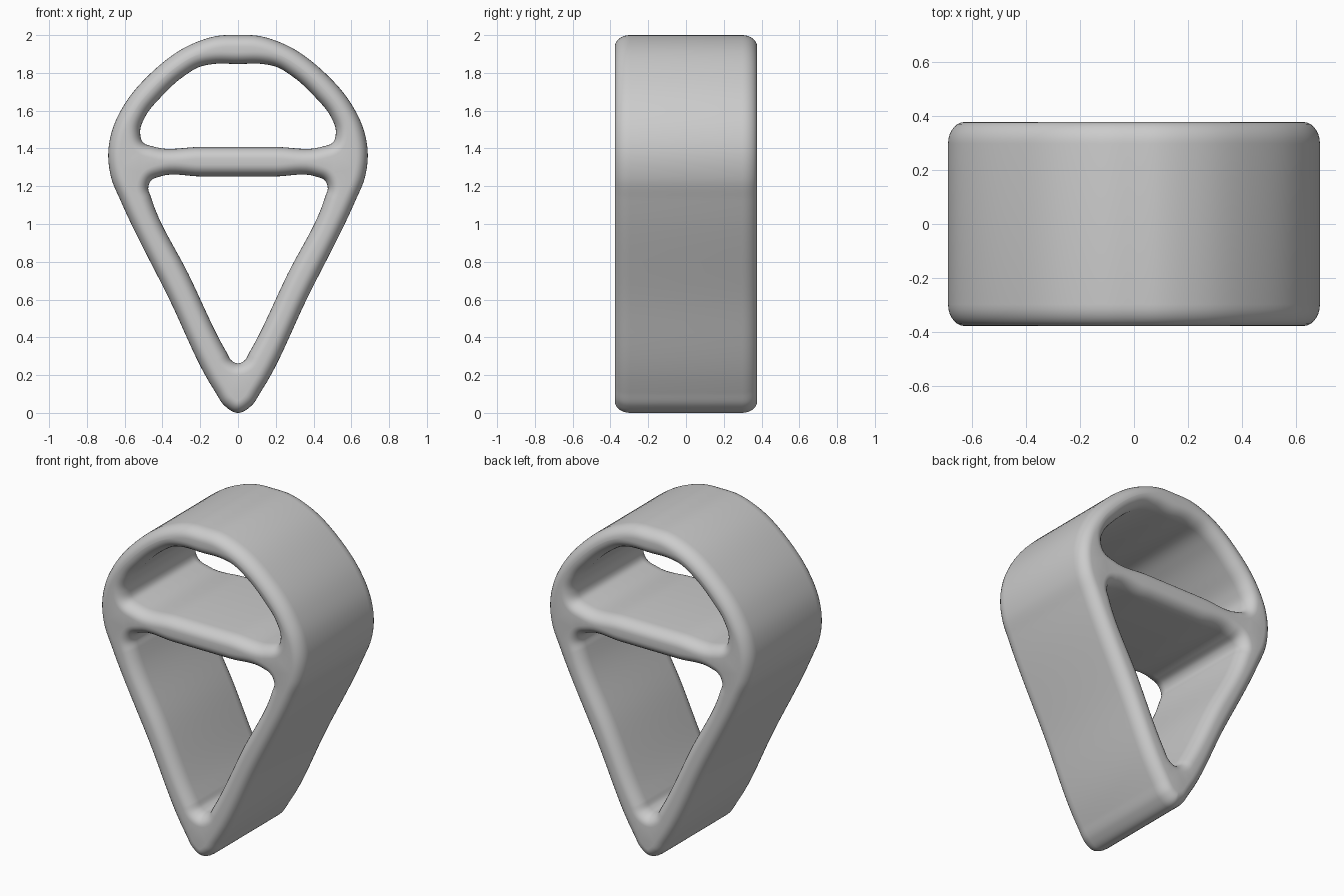
import bpy, bmesh, math
from mathutils import Vector
from mathutils.geometry import interpolate_bezier

cube = bpy.data.objects.get("Cube")
if cube:
    bpy.data.objects.remove(cube, do_unlink=True)

HALF_DEPTH, INSET, ROUND, STEPS = 0.377, 0.062, 0.08, 7

# Right halves of the outlines (x, z), from top centre to bottom centre
OUTER = [(0, 2), (0.1, 1.997), (0.25, 1.95), (0.46, 1.8), (0.6, 1.635), (0.665, 1.5),
         (0.687, 1.37), (0.67, 1.24), (0.62, 1.12), (0.37, 0.615), (0.12, 0.11),
         (0.07, 0.037), (0, 0)]
UPPER_HOLE = [(0, 1.847), (0.13, 1.847), (0.2, 1.833), (0.29, 1.78), (0.41, 1.67),
              (0.49, 1.57), (0.518, 1.49), (0.505, 1.435), (0.44, 1.408), (0.2, 1.408), (0, 1.408)]
LOWER_HOLE = [(0, 1.252), (0.2, 1.252), (0.41, 1.252), (0.46, 1.23), (0.475, 1.195), (0.46, 1.14),
              (0.26, 0.73), (0.06, 0.32), (0.035, 0.278), (0, 0.262)]


def smooth_loop(half):
    """Mirror a half outline and round it into a closed smooth loop."""
    pts = [Vector(p) for p in half]
    pts += [Vector((-p.x, p.y)) for p in reversed(pts[1:-1])]
    n = len(pts)
    tangents = []
    for i in range(n):
        a, b = pts[i] - pts[i - 1], pts[(i + 1) % n] - pts[i]
        # the shorter neighbour weighs more, which keeps long runs straight
        tangents.append((a.normalized() / a.length + b.normalized() / b.length).normalized())
    loop = []
    for i in range(n):
        j = (i + 1) % n
        reach = (pts[j] - pts[i]).length / 3
        loop += interpolate_bezier(pts[i], pts[i] + tangents[i] * reach,
                                   pts[j] - tangents[j] * reach, pts[j], 9)[:-1]
    return [Vector((p[0], p[1])) for p in loop]


def add_wall(bm, loop, side):
    """Sweep a wall with rounded rims; side is the way into the solid."""
    n = len(loop)
    normals = []
    for i in range(n):
        t = (loop[(i + 1) % n] - loop[i - 1]).normalized()
        normals.append(Vector((t.y, -t.x)) * side)
    quarter = [k / STEPS * math.pi / 2 for k in range(STEPS + 1)]
    profile = [(INSET * (1 - math.sin(a)), -HALF_DEPTH + ROUND * (1 - math.cos(a))) for a in quarter]
    profile += [(d, -y) for d, y in reversed(profile)]
    rings = []
    for d, y in profile:
        moved = [p + q * d for p, q in zip(loop, normals)]
        rings.append([bm.verts.new((p.x, y, p.y)) for p in moved])
    for a, b in zip(rings, rings[1:]):
        for i in range(n):
            j = (i + 1) % n
            bm.faces.new((a[i], a[j], b[j], b[i]))
    return rings[0], rings[-1]


# Walls of the outside and of both openings
bm = bmesh.new()
rims = [add_wall(bm, smooth_loop(OUTER), 1),
        add_wall(bm, smooth_loop(UPPER_HOLE), -1),
        add_wall(bm, smooth_loop(LOWER_HOLE), -1)]

# Front and back faces between the rims
for end, facing in ((0, -1), (1, 1)):
    edges = [bm.edges.get((r[end][i - 1], r[end][i])) for r in rims for i in range(len(r[end]))]
    bmesh.ops.triangle_fill(bm, edges=edges, use_beauty=True, normal=(0, facing, 0))
bmesh.ops.recalc_face_normals(bm, faces=bm.faces[:])

mesh = bpy.data.meshes.new("teardrop_frame")
bm.to_mesh(mesh)
bm.free()
frame = bpy.data.objects.new("teardrop_frame", mesh)
bpy.context.collection.objects.link(frame)

# Plain grey finish
grey = bpy.data.materials.new("plain_grey")
grey.use_nodes = True
colour = (0.6, 0.6, 0.6, 1)
grey.diffuse_color = colour
grey.node_tree.nodes["Principled BSDF"].inputs["Base Color"].default_value = colour
mesh.materials.append(grey)

bpy.ops.object.select_all(action='DESELECT')
frame.select_set(True)
bpy.context.view_layer.objects.active = frame
bpy.ops.object.shade_smooth_by_angle(angle=math.radians(40))
